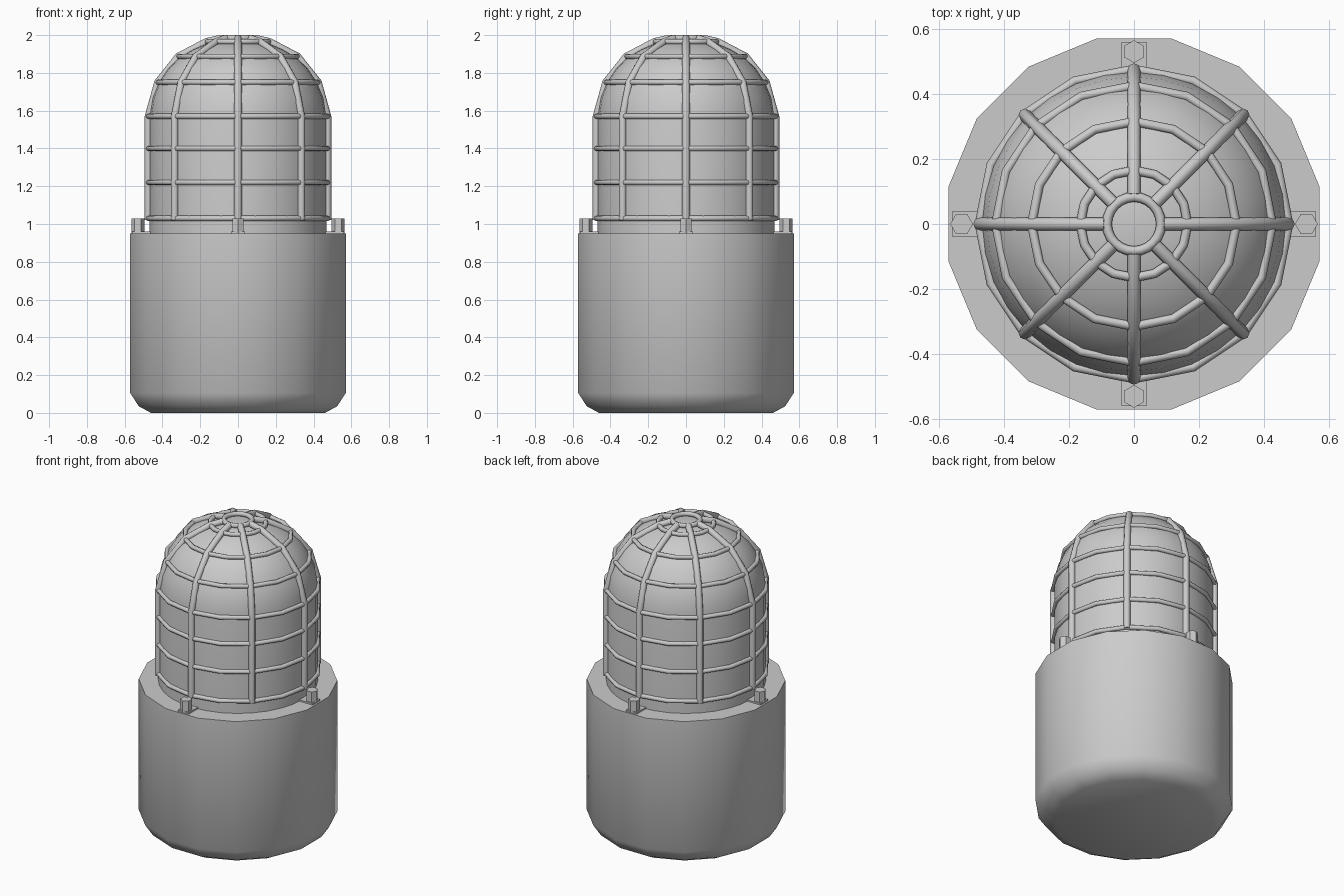
import bpy, bmesh, math
from mathutils import Vector

cube = bpy.data.objects.get("Cube")
if cube:
    bpy.data.objects.remove(cube, do_unlink=True)

grey = bpy.data.materials.new("light grey")
grey.use_nodes = True
GREY = (0.6, 0.6, 0.6, 1)
grey.diffuse_color = GREY
grey.node_tree.nodes["Principled BSDF"].inputs["Base Color"].default_value = GREY


def finish(name, bm, smooth=40):
    bmesh.ops.recalc_face_normals(bm, faces=bm.faces)
    mesh = bpy.data.meshes.new(name)
    bm.to_mesh(mesh)
    bm.free()
    obj = bpy.data.objects.new(name, mesh)
    bpy.context.collection.objects.link(obj)
    mesh.materials.append(grey)
    bpy.ops.object.select_all(action="DESELECT")
    obj.select_set(True)
    bpy.context.view_layer.objects.active = obj
    bpy.ops.object.shade_smooth_by_angle(angle=math.radians(smooth))
    return obj


def circle(r, z, sides, offset=0.0):
    return [Vector((r * math.cos(a), r * math.sin(a), z))
            for a in (math.tau * i / sides + offset for i in range(sides))]


def bridge(bm, loops, closed=False):
    n = len(loops[0])
    pairs = list(zip(loops, loops[1:])) + ([(loops[-1], loops[0])] if closed else [])
    for a, b in pairs:
        for i in range(n):
            j = (i + 1) % n
            bm.faces.new((a[i], a[j], b[j], b[i]))


def lathe(name, profile, sides, offset=0.0, smooth=40):
    """Revolve (radius, height) points and cap both ends."""
    bm = bmesh.new()
    loops = [[bm.verts.new(p) for p in circle(r, z, sides, offset)] for r, z in profile]
    bridge(bm, loops)
    bm.faces.new(loops[0])
    bm.faces.new(loops[-1])
    return finish(name, bm, smooth)


def hoop(name, r, z, wire, sides=16):
    """Polygonal wire ring lying flat."""
    bm = bmesh.new()
    loops = [[bm.verts.new(p) for p in circle(r + wire * math.cos(t), z + wire * math.sin(t), sides)]
             for t in (math.tau * k / 8 for k in range(8))]
    bridge(bm, loops, closed=True)
    return finish(name, bm, 50)


def rib(name, path, wire, angle):
    """Wire following a (radius, height) path in one vertical plane."""
    bm = bmesh.new()
    out = Vector((math.cos(angle), math.sin(angle), 0))
    side = Vector((-out.y, out.x, 0))
    pts = [out * r + Vector((0, 0, z)) for r, z in path]
    loops = []
    for i, p in enumerate(pts):
        tangent = (pts[min(i + 1, len(pts) - 1)] - pts[max(i - 1, 0)]).normalized()
        normal = side.cross(tangent)
        loops.append([bm.verts.new(p + wire * (math.cos(t) * side + math.sin(t) * normal))
                      for t in (math.tau * k / 8 for k in range(8))])
    bridge(bm, loops)
    bm.faces.new(loops[0])
    bm.faces.new(loops[-1])
    return finish(name, bm, 50)


# Base housing with a rounded foot
lathe("base_housing", [(0.47, 0), (0.535, 0.035), (0.582, 0.105), (0.582, 0.95)],
      16, math.pi / 16, 45)

# Collar and glass dome
lathe("glass_dome", [(0.468, 0.95), (0.468, 1.57), (0.452, 1.67), (0.418, 1.75), (0.37, 1.825),
                     (0.31, 1.88), (0.235, 1.925), (0.16, 1.955), (0.08, 1.972), (0.01, 1.976)], 32)

# Wire cage: horizontal hoops, then ribs
for i, (r, z) in enumerate([(0.476, 1.03), (0.476, 1.22), (0.476, 1.40), (0.476, 1.57),
                            (0.425, 1.75), (0.315, 1.887), (0.165, 1.965)]):
    hoop(f"cage_hoop_{i + 1}", r, z, 0.014)
hoop("cage_top_ring", 0.083, 1.985, 0.015, 24)

PATH = [(0.474, 1.02), (0.474, 1.57), (0.424, 1.75), (0.315, 1.887), (0.165, 1.965), (0.09, 1.982)]
for i in range(8):
    rib(f"cage_rib_{i + 1}", PATH, 0.02, math.tau * i / 8)

# Four hexagonal bolts on thin tabs
for i in range(4):
    a = math.tau * i / 4
    pos = Vector((0.53 * math.cos(a), 0.53 * math.sin(a), 0))
    bolt = lathe(f"bolt_{i + 1}", [(0.035, 0.94), (0.035, 1.028)], 6, 0, 30)
    bolt.location = pos
    bolt.rotation_euler.z = a
    bm = bmesh.new()
    bmesh.ops.create_cube(bm, size=1)
    for v in bm.verts:
        v.co = Vector((v.co.x * 0.11 - 0.025, v.co.y * 0.076, v.co.z * 0.02 + 0.95))
    tab = finish(f"bolt_tab_{i + 1}", bm, 30)
    tab.location = pos
    tab.rotation_euler.z = a
